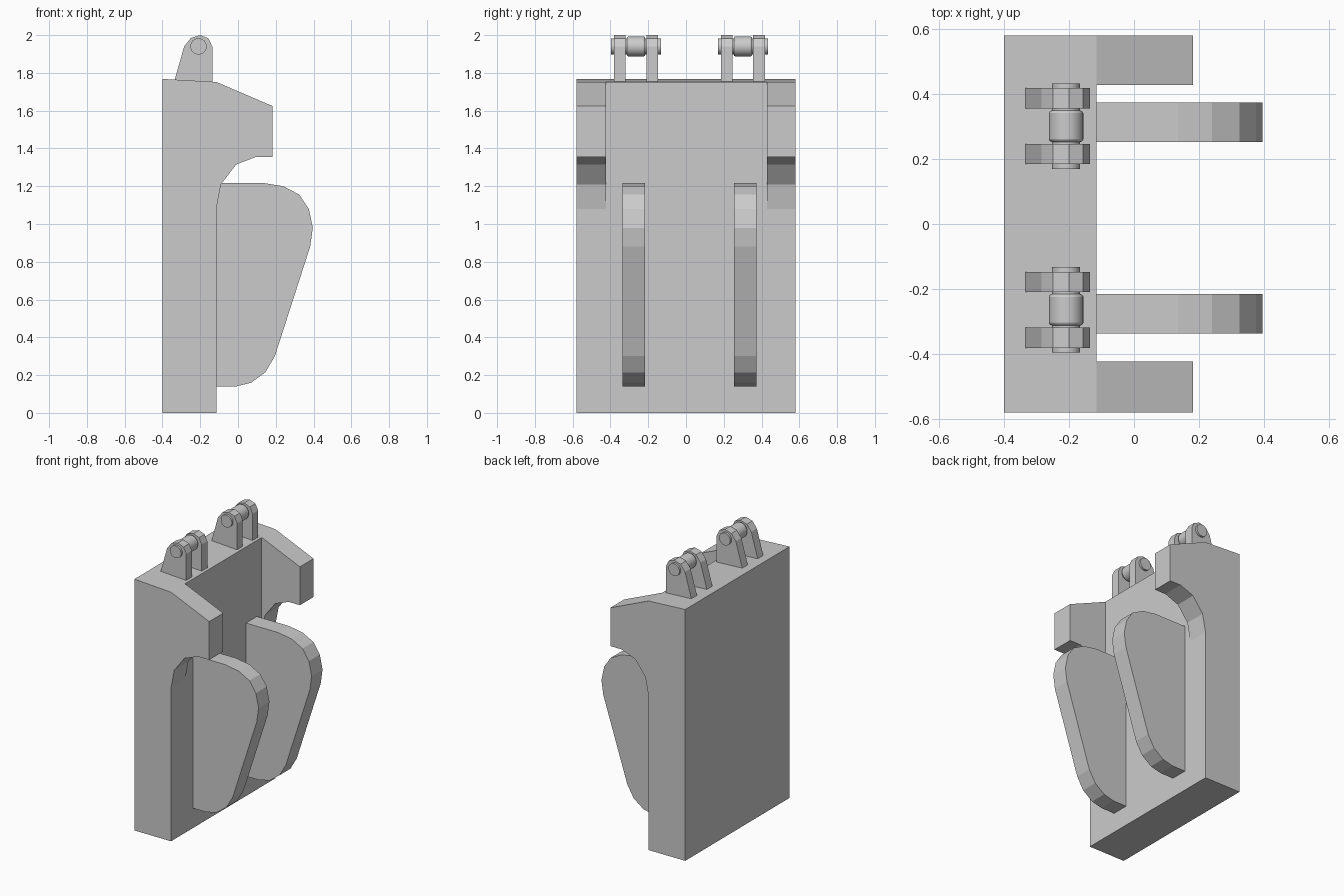
import bpy, bmesh
from math import radians

if "Cube" in bpy.data.objects:
    bpy.data.objects.remove(bpy.data.objects["Cube"])


def finish(bm, name):
    bmesh.ops.remove_doubles(bm, verts=bm.verts, dist=1e-5)
    bmesh.ops.recalc_face_normals(bm, faces=bm.faces)
    me = bpy.data.meshes.new(name)
    bm.to_mesh(me)
    bm.free()
    ob = bpy.data.objects.new(name, me)
    bpy.context.collection.objects.link(ob)
    return ob


def face(bm, pts):
    return bm.faces.new([bm.verts.new(p) for p in pts])


def strip(bm, profile, y0, y1):
    for (xa, za), (xb, zb) in zip(profile, profile[1:] + profile[:1]):
        face(bm, [(xa, y0, za), (xb, y0, zb), (xb, y1, zb), (xa, y1, za)])


def cap(bm, profile, y):
    face(bm, [(x, y, z) for x, z in profile])


def plate(name, profile, y0, y1):
    bm = bmesh.new()
    strip(bm, profile, y0, y1)
    cap(bm, profile, y0)
    cap(bm, profile, y1)
    return finish(bm, name)


def rod(name, radius, y0, y1, bevel=0):
    bpy.ops.mesh.primitive_cylinder_add(
        vertices=32, radius=radius, depth=y1 - y0,
        location=(-0.209, (y0 + y1) / 2, 1.94), rotation=(radians(90), 0, 0))
    ob = bpy.context.object
    ob.name = name
    if bevel:
        m = ob.modifiers.new("edge", 'BEVEL')
        m.width = bevel
        m.segments = 2
    bpy.ops.object.shade_smooth_by_angle(angle=radians(35))


# Body: back slab with a hooked cheek at each end, one welded mesh
hook = [(-0.115, 1.08), (-0.09, 1.21), (-0.01, 1.315), (0.095, 1.355),
        (0.182, 1.355), (0.182, 1.625), (-0.115, 1.752)]
low, high = [(-0.4, 0), (-0.115, 0)], [(-0.4, 1.768)]
cheek = low + hook + high
slab = low + [hook[0], hook[-1]] + high
bm = bmesh.new()
ys = [-0.58, -0.424, 0.428, 0.58]
for i, profile in enumerate((cheek, slab, cheek)):
    strip(bm, profile, ys[i], ys[i + 1])
for y, profile in zip(ys, (cheek, hook, hook, cheek)):
    cap(bm, profile, y)
finish(bm, "body")

# Two rounded fins on the front of the slab
fin = [(-0.115, 1.217), (0.135, 1.217), (0.24, 1.20), (0.325, 1.155),
       (0.375, 1.08), (0.396, 0.98), (0.382, 0.88), (0.195, 0.30),
       (0.145, 0.215), (0.07, 0.16), (-0.01, 0.14), (-0.115, 0.14)]
for side, y in (("front", -0.337), ("back", 0.253)):
    plate("fin_" + side, fin, y, y + 0.121)

# Hinges: a pair of lugs, a through pin and a thicker roller
lug = [(-0.335, 1.763), (-0.285, 1.94), (-0.25, 1.985), (-0.20, 2.0),
       (-0.157, 1.983), (-0.136, 1.94), (-0.136, 1.753)]
for side, yc in (("front", -0.264), ("back", 0.301)):
    for part, dy in (("lug_a_", -0.117), ("lug_b_", 0.055)):
        plate(part + side, lug, yc + dy, yc + dy + 0.062)
    rod("pin_" + side, 0.043, yc - 0.132, yc + 0.132)
    rod("roller_" + side, 0.053, yc - 0.048, yc + 0.048, 0.008)
